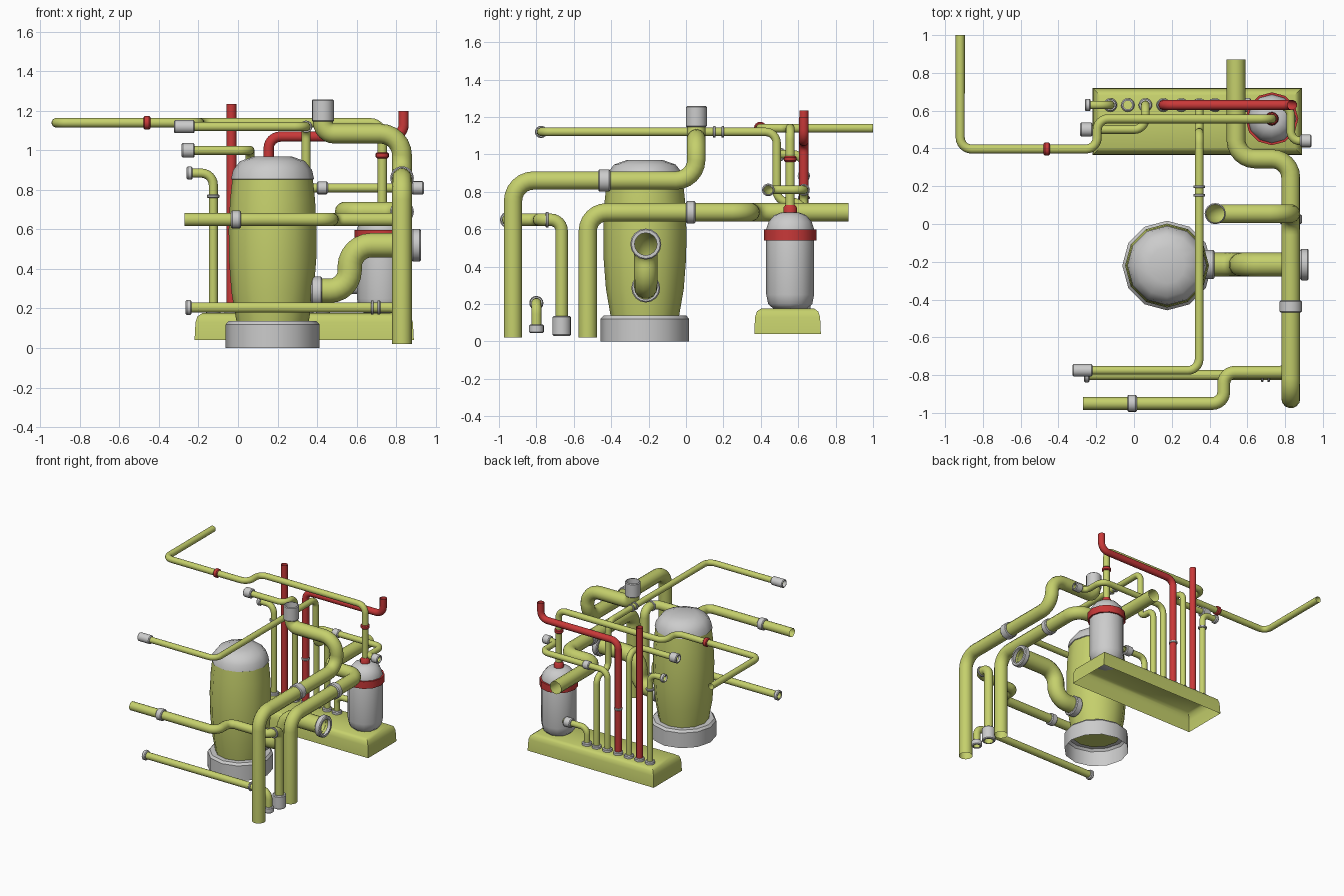
import bpy, math
from mathutils import Vector


def material(name, rgb):
    m = bpy.data.materials.new(name)
    m.diffuse_color = (*rgb, 1)
    return m


GREEN = material("green_paint", (0.56, 0.63, 0.15))
RED = material("red_paint", (0.58, 0.04, 0.04))


def add_mesh(name, mesh, mat):
    ob = bpy.data.objects.new(name, mesh)
    bpy.context.collection.objects.link(ob)
    if mat:
        mesh.materials.clear()
        mesh.materials.append(mat)
    bpy.ops.object.select_all(action='DESELECT')
    ob.select_set(True)
    bpy.context.view_layer.objects.active = ob
    bpy.ops.object.shade_smooth_by_angle(angle=math.radians(40))
    return ob


# Surface of revolution: profile of (radius, distance along the axis)
def lathe(name, profile, origin=(0, 0, 0), axis=(0, 0, 1), mat=None, n=12):
    q = Vector((0, 0, 1)).rotation_difference(Vector(axis).normalized())
    verts, faces, rings = [], [], []
    for r, h in profile:
        start = len(verts)
        count = n if r > 1e-5 else 1
        for i in range(count):
            a = 2 * math.pi * i / n
            verts.append(q @ Vector((r * math.cos(a), r * math.sin(a), h)) + Vector(origin))
        rings.append([start + i % count for i in range(n)])
    for lo, hi in zip(rings, rings[1:]):
        for i in range(n):
            j = (i + 1) % n
            faces.append(tuple(dict.fromkeys((lo[i], lo[j], hi[j], hi[i]))))
    me = bpy.data.meshes.new(name)
    me.from_pydata(verts, [], faces)
    return add_mesh(name, me, mat)


# Sleeve around a pipe between points a and b
def sleeve(name, a, b, r, inner, mat=None):
    d = Vector(b) - Vector(a)
    L = d.length
    c = min(0.006, L * 0.2)
    lathe(name, [(inner, 0), (r - c, 0), (r, c), (r, L - c), (r - c, L), (inner, L)],
          a, d, mat, 16)


# Open pipe along corner points with rounded bends
def pipe(name, pts, r, bend=0.06, mat=GREEN):
    pts = [Vector(p) for p in pts]
    path = [pts[0]]
    for a, p, b in zip(pts, pts[1:], pts[2:]):
        u, v = (a - p), (b - p)
        k = min(bend, u.length * 0.49, v.length * 0.49)
        s, e = u.normalized() * k, v.normalized() * k
        for i in range(7):
            t = i / 6 * math.pi / 2
            path.append(p + s * (1 - math.sin(t)) + e * (1 - math.cos(t)))
    path.append(pts[-1])
    cu = bpy.data.curves.new(name + "_path", 'CURVE')
    cu.dimensions = '3D'
    cu.bevel_depth = r
    cu.bevel_resolution = 5
    sp = cu.splines.new('POLY')
    sp.points.add(len(path) - 1)
    for q, co in zip(sp.points, path):
        q.co = (*co, 1)
    tmp = bpy.data.objects.new(name + "_path", cu)
    bpy.context.collection.objects.link(tmp)
    dg = bpy.context.evaluated_depsgraph_get()
    me = bpy.data.meshes.new_from_object(tmp.evaluated_get(dg))
    bpy.data.objects.remove(tmp)
    return add_mesh(name, me, mat)


# Large tank: skirt, barrel, lid
T = (0.175, -0.22, 0)
lathe("large_tank_skirt", [(0.237, 0), (0.237, 0.12), (0.222, 0.137), (0.175, 0.137)], T)
lathe("large_tank_barrel", [(0.0, 0.13), (0.182, 0.13), (0.208, 0.28), (0.221, 0.45),
                            (0.222, 0.6), (0.215, 0.75), (0.203, 0.86)], T, mat=GREEN)
lathe("large_tank_lid", [(0.2, 0.85), (0.21, 0.855), (0.2, 0.9), (0.165, 0.945),
                         (0.095, 0.97), (0, 0.97)], T)

# Small tank: body, band, neck
S = (0.73, 0.557, 0)
lathe("small_tank_body", [(0, 0.17), (0.09, 0.175), (0.118, 0.2), (0.128, 0.25), (0.128, 0.6),
                          (0.115, 0.64), (0.085, 0.675), (0.05, 0.688), (0, 0.69)], S)
lathe("small_tank_band", [(0.125, 0.54), (0.14, 0.54), (0.14, 0.597), (0.125, 0.597)], S, mat=RED)
lathe("small_tank_neck", [(0.036, 0.68), (0.036, 0.715), (0.025, 0.73), (0.02, 0.73)], S, mat=RED)

# Hollow plinth: rounded top, open underside
tray = [(0.555, 0.178, 0.04), (0.55, 0.174, 0.13), (0.54, 0.164, 0.16), (0.515, 0.139, 0.177)]
V = [(0.335 + sx * a, 0.543 + sy * b, z) for a, b, z in tray
     for sx, sy in ((-1, -1), (1, -1), (1, 1), (-1, 1))]
F = [(4 * k + i, 4 * k + (i + 1) % 4, 4 * k + 4 + (i + 1) % 4, 4 * k + 4 + i)
     for k in range(3) for i in range(4)] + [(12, 13, 14, 15)]
me = bpy.data.meshes.new("plinth")
me.from_pydata(V, [], F)
add_mesh("plinth", me, GREEN)

# Tall main pipe with open top socket
pipe("main_pipe", [(0.83, -0.925, 0.02), (0.83, -0.925, 0.86), (0.83, 0.055, 0.86),
                   (0.83, 0.055, 1.085), (0.43, 0.055, 1.085), (0.43, 0.055, 1.2)], 0.05, 0.11)
sleeve("main_pipe_collar", (0.83, -0.468, 0.86), (0.83, -0.405, 0.86), 0.06, 0.05)
sleeve("main_pipe_socket", (0.43, 0.055, 1.145), (0.43, 0.055, 1.258), 0.056, 0.048)

# Second main pipe passing to the back
pipe("rear_pipe", [(0.83, -0.525, 0.02), (0.83, -0.525, 0.69), (0.83, 0.345, 0.69),
                   (0.54, 0.345, 0.69), (0.54, 0.87, 0.69)], 0.05, 0.1)
sleeve("rear_pipe_collar", (0.83, 0.0, 0.69), (0.83, 0.05, 0.69), 0.06, 0.05)

# Tank outlet with end flanges
pipe("outlet_pipe", [(0.36, -0.215, 0.29), (0.565, -0.215, 0.29), (0.565, -0.215, 0.52),
                     (0.9, -0.215, 0.52)], 0.063, 0.11)
sleeve("outlet_tank_flange", (0.37, -0.215, 0.285), (0.425, -0.215, 0.285), 0.077, 0.06)
sleeve("outlet_end_flange", (0.88, -0.215, 0.52), (0.925, -0.215, 0.52), 0.083, 0.06)

# Medium front pipe
pipe("front_pipe", [(-0.27, -0.95, 0.65), (0.475, -0.95, 0.65), (0.475, -0.785, 0.65),
                    (0.83, -0.785, 0.65), (0.83, -0.665, 0.65), (0.83, -0.665, 0.03)], 0.034)
sleeve("front_pipe_collar", (-0.035, -0.95, 0.65), (0.015, -0.95, 0.65), 0.045, 0.034)
sleeve("front_pipe_ring", (0.83, -0.75, 0.65), (0.83, -0.735, 0.65), 0.042, 0.03)
sleeve("front_pipe_foot", (0.83, -0.665, 0.03), (0.83, -0.665, 0.135), 0.05, 0.034)

# Low pipe
pipe("low_pipe", [(-0.26, -0.8, 0.205), (0.83, -0.8, 0.205), (0.83, -0.8, 0.05)], 0.027)
sleeve("low_pipe_cap", (-0.265, -0.8, 0.205), (-0.235, -0.8, 0.205), 0.038, 0.026)
sleeve("low_pipe_foot", (0.83, -0.8, 0.045), (0.83, -0.8, 0.09), 0.04, 0.026)
for i, x in enumerate((0.672, 0.706)):
    sleeve(f"low_pipe_ring_{i}", (x, -0.8, 0.205), (x + 0.014, -0.8, 0.205), 0.036, 0.026)

# Row of risers from the plinth
R, Y = 0.023, 0.63
pipe("left_riser", [(-0.125, Y, 0.17), (-0.125, Y, 0.885), (-0.25, Y, 0.885)], R)
sleeve("left_riser_cap", (-0.26, Y, 0.885), (-0.23, Y, 0.885), 0.033, R)
pipe("red_straight_riser", [(-0.033, Y, 0.17), (-0.033, Y, 1.235)], 0.025, mat=RED)
pipe("elbow_riser", [(0.06, Y, 0.17), (0.06, Y, 1.0), (0.06, 0.5, 1.0), (-0.27, 0.5, 1.0)], R)
sleeve("elbow_riser_cap", (-0.285, 0.5, 1.0), (-0.22, 0.5, 1.0), 0.037, R)
pipe("red_bent_riser", [(0.155, Y, 0.17), (0.155, Y, 1.07), (0.838, Y, 1.07),
                        (0.838, Y, 1.2)], 0.026, mat=RED)
pipe("side_riser", [(0.25, Y, 0.17), (0.25, Y, 0.81), (0.83, Y, 0.81), (0.83, 0.44, 0.81),
                    (0.93, 0.44, 0.81)], R)
sleeve("side_riser_cap", (0.88, 0.44, 0.81), (0.94, 0.44, 0.81), 0.034, R)
sleeve("side_riser_collar", (0.4, Y, 0.81), (0.455, Y, 0.81), 0.032, R)
pipe("cross_pipe", [(0.345, Y, 0.17), (0.345, Y, 0.745), (0.345, 0.485, 0.745),
                    (0.345, 0.485, 1.12), (0.345, -0.775, 1.12), (-0.3, -0.775, 1.12)], R)
sleeve("cross_pipe_cap", (-0.325, -0.775, 1.12), (-0.22, -0.775, 1.12), 0.033, R)
for i, y in enumerate((0.145, 0.19)):
    sleeve(f"cross_pipe_ring_{i}", (0.345, y, 1.12), (0.345, y + 0.014, 1.12), 0.031, R)
pipe("tank_feed", [(0.43, Y, 0.17), (0.43, Y, 0.31), (0.63, Y, 0.31)], R, 0.05)
sleeve("tank_feed_flange", (0.56, Y, 0.31), (0.62, Y, 0.31), 0.037, R)
for i, x in enumerate((-0.125, -0.033, 0.06, 0.155, 0.25, 0.345, 0.43)):
    sleeve(f"riser_base_{i}", (x, Y, 0.17), (x, Y, 0.2), 0.036, R)
for i, (x, z) in enumerate(((-0.125, 0.76), (0.155, 0.53))):
    sleeve(f"riser_ring_{i}", (x, Y, z), (x, Y, z + 0.016), 0.032, R)

# Long overhead pipe to the small tank
pipe("overhead_pipe", [(-0.92, 1.0, 1.14), (-0.92, 0.397, 1.14), (-0.195, 0.397, 1.14),
                       (-0.195, 0.557, 1.14), (0.73, 0.557, 1.14), (0.73, 0.557, 0.72)], 0.024)
sleeve("overhead_red_joint", (-0.478, 0.397, 1.14), (-0.444, 0.397, 1.14), 0.034, R, RED)
sleeve("tank_red_joint", (0.73, 0.557, 0.96), (0.73, 0.557, 0.99), 0.033, R, RED)
